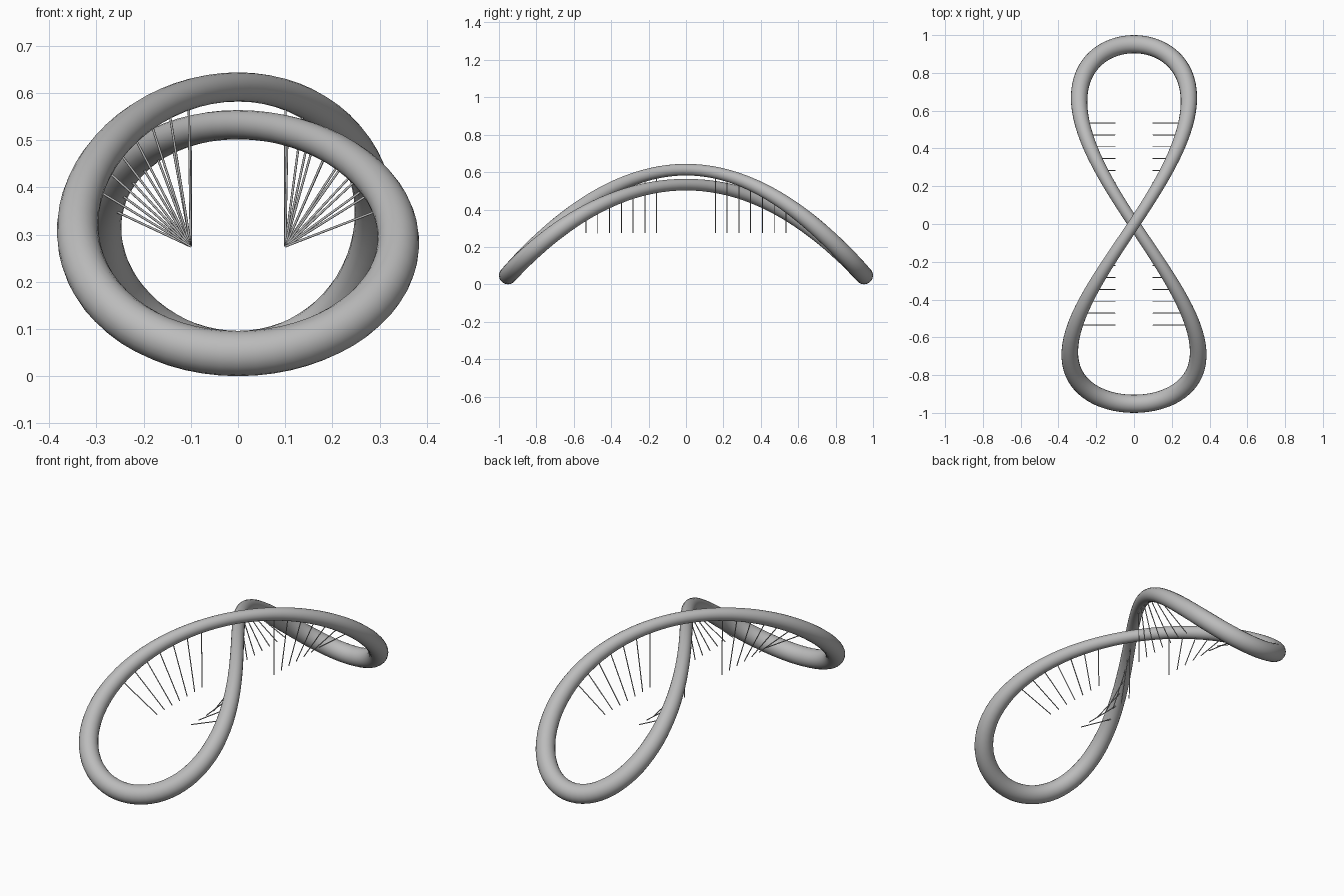
import bpy
from math import sin, cos, asin, pi, tau
from mathutils import Vector

cube = bpy.data.objects.get("Cube")
if cube:
    bpy.data.objects.remove(cube)

grey = bpy.data.materials.new("mid grey")
grey.use_nodes = True
grey.diffuse_color = (0.5, 0.5, 0.5, 1)
grey.node_tree.nodes["Principled BSDF"].inputs["Base Color"].default_value = (0.5, 0.5, 0.5, 1)


def loop_point(t):
    """Centre line of the arched figure-eight."""
    width = 0.315 - 0.035 * sin(t)
    height = 0.048 + cos(t) ** 2 * (0.525 + 0.04 * cos(t))
    return Vector((width * sin(2 * t), 0.952 * sin(t), height))


def loop_radius(t):
    """Thin at the crossing, thick at both ends."""
    return 0.031 + 0.017 * (1 - cos(t) ** 4)


def tube(name, points, radii, closed, sides):
    data = bpy.data.curves.new(name, "CURVE")
    data.dimensions = "3D"
    data.bevel_depth = 1
    data.bevel_resolution = sides // 2 - 2
    data.use_fill_caps = not closed
    data.twist_mode = "Z_UP"
    data.materials.append(grey)
    spline = data.splines.new("POLY")
    spline.points.add(len(points) - 1)
    for p, co, r in zip(spline.points, points, radii):
        p.co = (*co, 1)
        p.radius = r
    spline.use_cyclic_u = closed
    spline.use_smooth = True
    obj = bpy.data.objects.new(name, data)
    bpy.context.collection.objects.link(obj)
    return obj


# Figure-eight tube
steps = 128
angles = [tau * i / steps for i in range(steps)]
tube("figure_eight_loop", [loop_point(t) for t in angles],
     [loop_radius(t) for t in angles], True, 20)

# Rods hanging from the loop, converging on two lengthwise lines
for side in (-1, 1):
    for end in (-1, 1):
        for i in range(7):
            y = end * (0.535 - 0.063 * i)
            t = asin(y / 0.952)
            if side != end:
                t = pi - t
            top = loop_point(t) - Vector((0, 0, 0.7 * loop_radius(t)))
            foot = Vector((0.1 * side, top.y, 0.275))
            name = f"{'left' if side > 0 else 'right'}_{'back' if end > 0 else 'front'}_rod_{i + 1}"
            tube(name, [foot, top], [0.0025, 0.0025], False, 8)
